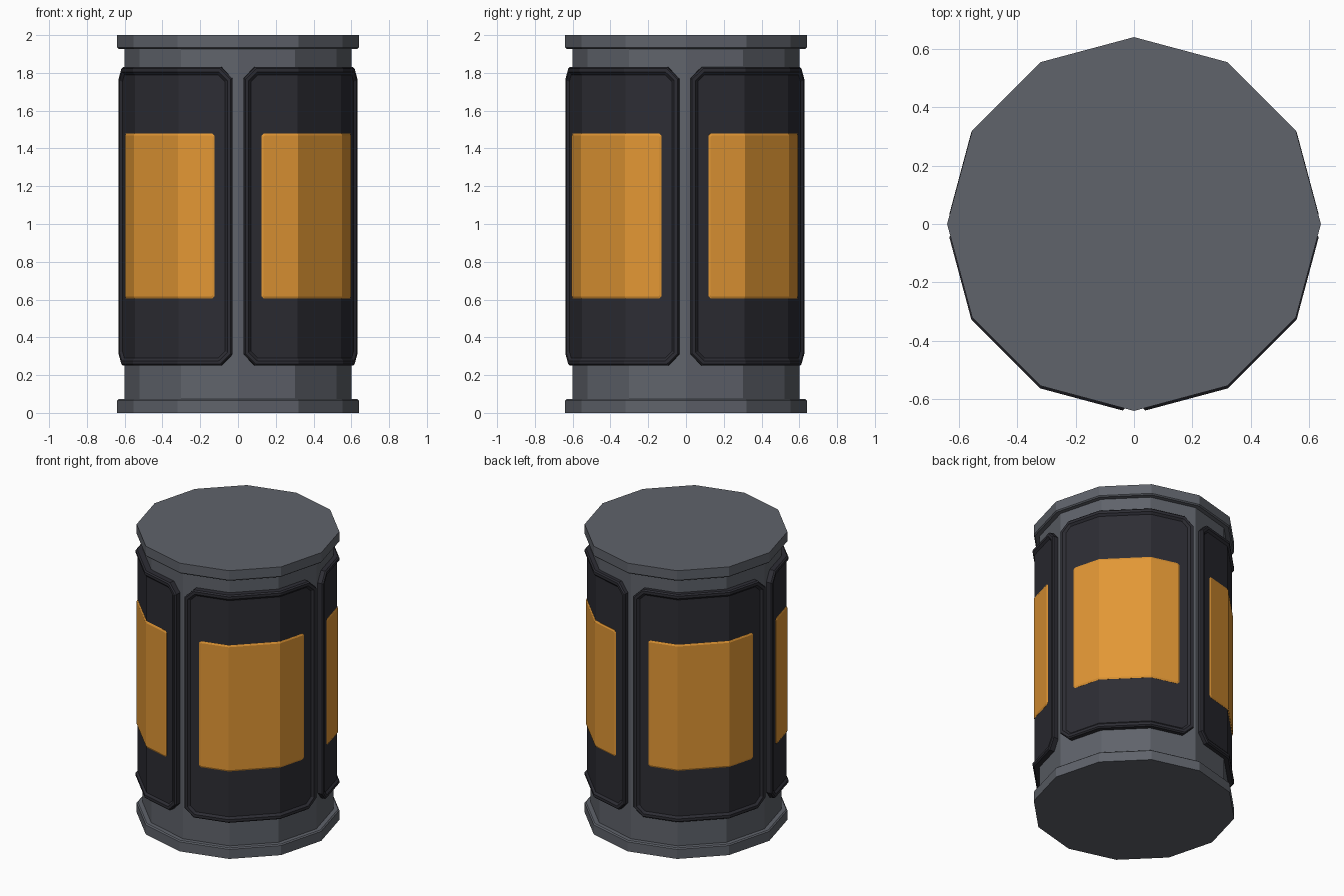
import bpy, bmesh, math

if "Cube" in bpy.data.objects:
    bpy.data.objects.remove(bpy.data.objects["Cube"])

SIDES = 12
HALF = math.pi / SIDES


def material(name, rgb):
    m = bpy.data.materials.new(name)
    m.diffuse_color = (*rgb, 1)
    m.use_nodes = True
    m.node_tree.nodes["Principled BSDF"].inputs["Base Color"].default_value = m.diffuse_color
    return m


GREY = material("slate grey", (0.115, 0.125, 0.147))
DARK = material("near black", (0.026, 0.026, 0.034))
AMBER = material("amber", (0.76, 0.31, 0.035))


def finish(name, bm, mat):
    bmesh.ops.recalc_face_normals(bm, faces=bm.faces)
    me = bpy.data.meshes.new(name)
    bm.to_mesh(me)
    bm.free()
    me.materials.append(mat)
    ob = bpy.data.objects.new(name, me)
    bpy.context.collection.objects.link(ob)
    return ob


def bridge(bm, a, b):
    n = len(a)
    for i in range(n):
        j = (i + 1) % n
        bm.faces.new((a[i], a[j], b[j], b[i]))


def on_prism(bm, deg, z, r, dy=0.0):
    """Point on a twelve-sided prism whose corners have radius r."""
    t = math.radians(deg)
    d = r * math.cos(HALF) / math.cos(t % (2 * HALF) - HALF)
    return bm.verts.new((d * math.cos(t), d * math.sin(t) + dy, z))


# Drum body with a flange at both ends
def drum():
    half = [(0.64, 0.0), (0.64, 0.066), (0.632, 0.073), (0.602, 0.073)]
    profile = half + [(r, 2 - z) for r, z in reversed(half)]
    bm = bmesh.new()
    rings = [[on_prism(bm, 30 * i, z, r) for i in range(SIDES)] for r, z in profile]
    for a, b in zip(rings, rings[1:]):
        bridge(bm, a, b)
    bm.faces.new(rings[0])
    bm.faces.new(rings[-1])
    finish("drum_body", bm, GREY)


# Curved plate with cut corners, folded along the drum's corners
def plate(name, turn, a0, z0, z1, cut, steps, mat):
    bm = bmesh.new()
    loops = []
    for r, inset in steps:
        da = math.degrees(inset / 0.63)
        c = max(cut - inset * 0.6, cut * 0.5)
        ca = math.degrees(c / 0.6)
        l, h = a0 + da, 90 - a0 - da
        b, t = z0 + inset, z1 - inset
        outline = [(l + ca, b), (30, b), (60, b), (h - ca, b), (h, b + c), (h, t - c),
                   (h - ca, t), (60, t), (30, t), (l + ca, t), (l, t - c), (l, b + c)]
        loops.append([on_prism(bm, turn + a, z, r, -0.006) for a, z in outline])
    for a, b in zip(loops, loops[1:]):
        bridge(bm, a, b)
    for v in (loops[0], loops[-1]):
        bm.faces.new((v[0], v[1], v[8], v[9], v[10], v[11]))
        bm.faces.new((v[1], v[2], v[7], v[8]))
        bm.faces.new((v[2], v[3], v[4], v[5], v[6], v[7]))
    finish(name, bm, mat)


drum()
for k in range(4):
    # Dark panel with a slightly raised rim
    plate(f"side_panel_{k + 1}", 90 * k, 2.8, 0.25, 1.83, 0.06,
          [(0.58, 0), (0.634, 0), (0.643, 0.008), (0.643, 0.026), (0.630, 0.04)], DARK)
    # Amber window plate
    plate(f"amber_window_{k + 1}", 90 * k, 11.8, 0.605, 1.48, 0.012,
          [(0.626, 0), (0.631, 0), (0.636, 0.011)], AMBER)
